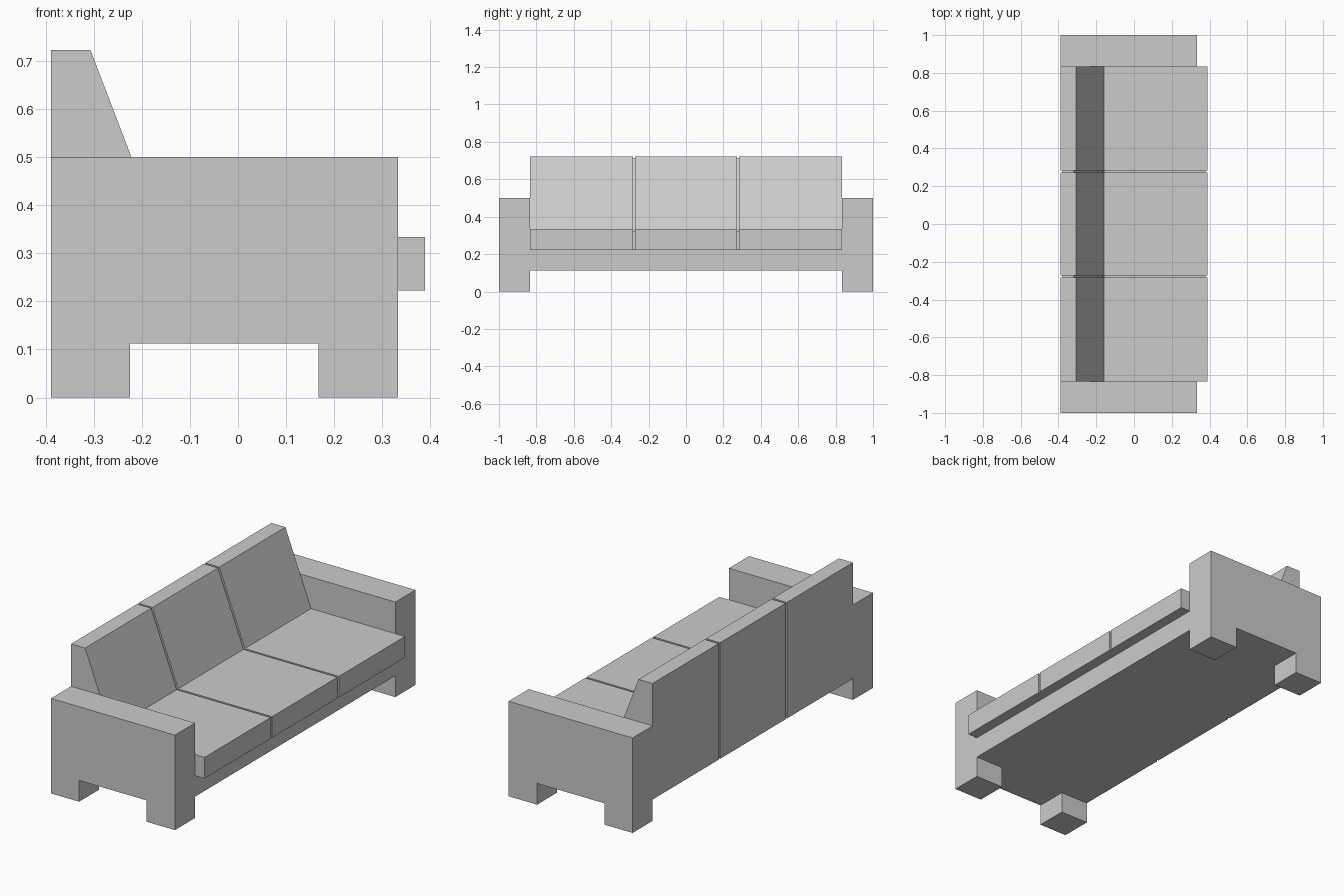
import bpy
import bmesh

if "Cube" in bpy.data.objects:
    bpy.data.objects.remove(bpy.data.objects["Cube"])


def extrude_profile(name, points, y0, y1):
    """Extrude an (x, z) outline from y0 to y1."""
    bm = bmesh.new()
    face = bm.faces.new([bm.verts.new((x, y0, z)) for x, z in points])
    ret = bmesh.ops.extrude_face_region(bm, geom=[face])
    verts = [g for g in ret["geom"] if isinstance(g, bmesh.types.BMVert)]
    bmesh.ops.translate(bm, verts=verts, vec=(0, y1 - y0, 0))
    bmesh.ops.recalc_face_normals(bm, faces=bm.faces[:])
    mesh = bpy.data.meshes.new(name)
    bm.to_mesh(mesh)
    bm.free()
    obj = bpy.data.objects.new(name, mesh)
    bpy.context.collection.objects.link(obj)
    return obj


def rect(x0, x1, z0, z1):
    return [(x0, z0), (x1, z0), (x1, z1), (x0, z1)]


BACK, FRONT, LIP = -0.389, 0.333, 0.389
FOOT, INNER = -0.158, 0.833
LOW, RAIL, SEAT, TOP = 0.112, 0.223, 0.334, 0.723
GAP = 0.011     # slit between neighbouring cushions
INSET = 0.01    # depth of the slits

# Arms, each with its two legs in one outline
arm = [(BACK, 0), (-0.225, 0), (-0.225, LOW), (0.167, LOW),
       (0.167, 0), (FRONT, 0), (FRONT, 0.5), (BACK, 0.5)]
extrude_profile("arm_left", arm, -1, -INNER)
extrude_profile("arm_right", arm, INNER, 1)

# Base under the seat
extrude_profile("base", rect(FOOT, FRONT, LOW, RAIL), -INNER, INNER)

# Three seat cushions and three sloped back sections
back = [(BACK, LOW), (FOOT, LOW), (FOOT, SEAT), (-0.307, TOP), (BACK, TOP)]
pitch = 2 * INNER / 3
for i in range(3):
    y0 = -INNER + i * pitch + (GAP / 2 if i > 0 else 0)
    y1 = -INNER + (i + 1) * pitch - (GAP / 2 if i < 2 else 0)
    extrude_profile(f"seat_cushion_{i + 1}", rect(FOOT, LIP, RAIL, SEAT), y0, y1)
    extrude_profile(f"back_section_{i + 1}", back, y0, y1)

# Recessed fillers that close the slits
back_core = [(BACK + INSET, LOW), (FOOT, LOW), (FOOT - INSET, SEAT),
             (-0.307 - INSET, TOP - INSET), (BACK + INSET, TOP - INSET)]
for side, y in (("left", -pitch / 2), ("right", pitch / 2)):
    extrude_profile(f"back_filler_{side}", back_core, y - GAP / 2, y + GAP / 2)
    extrude_profile(f"seat_filler_{side}",
                    rect(FOOT, LIP - INSET, RAIL, SEAT - INSET),
                    y - GAP / 2, y + GAP / 2)
